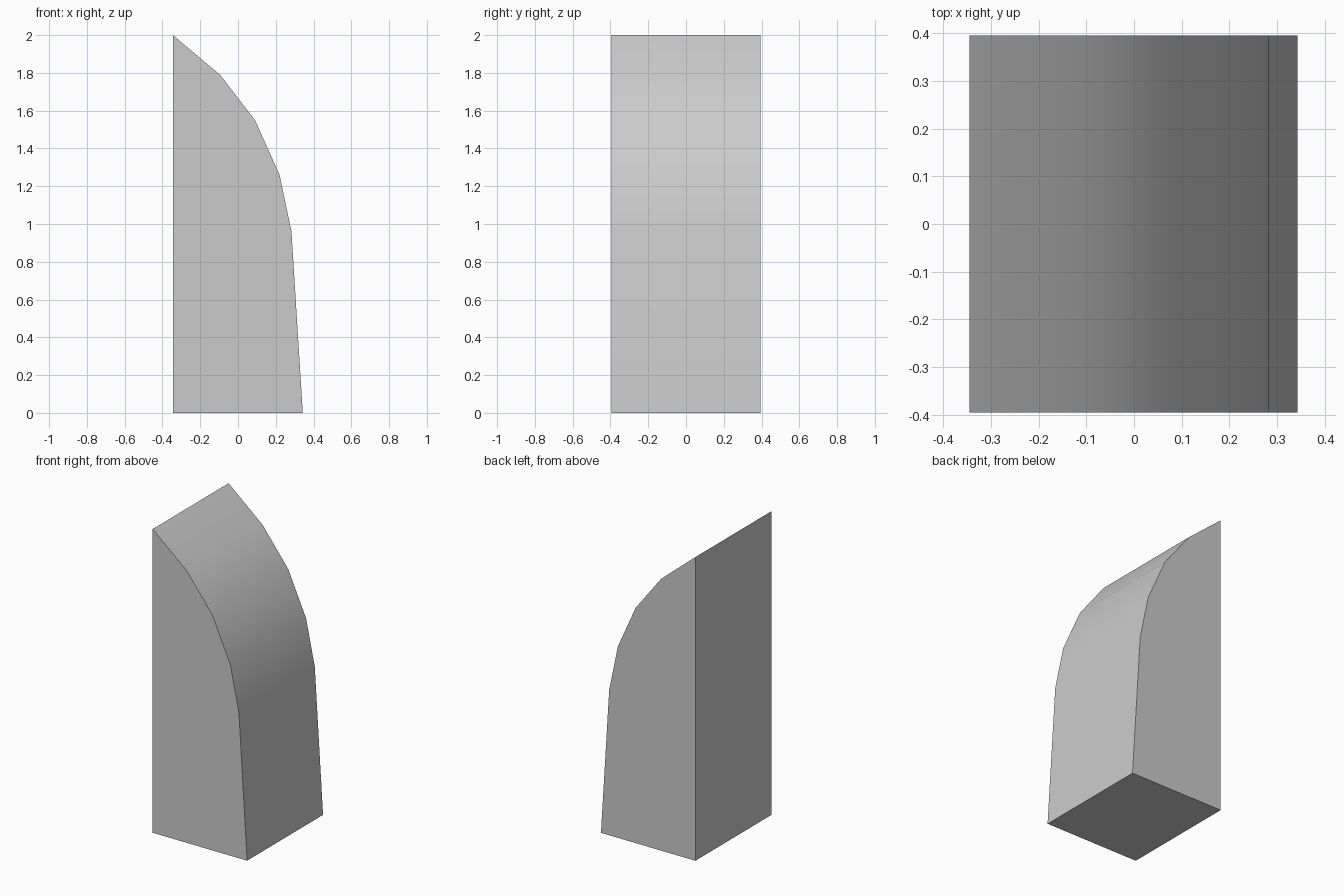
import bpy, bmesh, math

cube = bpy.data.objects.get("Cube")
if cube:
    bpy.data.objects.remove(cube, do_unlink=True)

# Plain grey material
grey = bpy.data.materials.new("plain_grey")
grey.use_nodes = True
colour = (0.6, 0.6, 0.6, 1)
grey.diffuse_color = colour
grey.node_tree.nodes["Principled BSDF"].inputs["Base Color"].default_value = colour

# Side profile: flat back and base, tapered lower front, curved upper front
HALF_DEPTH = 0.395
profile = [(-0.345, 0), (0.343, 0), (0.283, 0.96), (0.22, 1.26),
           (0.09, 1.55), (-0.095, 1.79), (-0.345, 2)]

# Extrude the profile along the depth
bm = bmesh.new()
face = bm.faces.new([bm.verts.new((x, -HALF_DEPTH, z)) for x, z in profile])
result = bmesh.ops.extrude_face_region(bm, geom=[face], use_keep_orig=True)
moved = [v for v in result["geom"] if isinstance(v, bmesh.types.BMVert)]
bmesh.ops.translate(bm, verts=moved, vec=(0, 2 * HALF_DEPTH, 0))
bmesh.ops.recalc_face_normals(bm, faces=bm.faces)

mesh = bpy.data.meshes.new("curved_block")
bm.to_mesh(mesh)
bm.free()
mesh.materials.append(grey)
block = bpy.data.objects.new("curved_block", mesh)
bpy.context.collection.objects.link(block)

# Smooth the curved front, keep the corners sharp
bpy.ops.object.select_all(action="DESELECT")
block.select_set(True)
bpy.context.view_layer.objects.active = block
bpy.ops.object.shade_smooth_by_angle(angle=math.radians(30))
